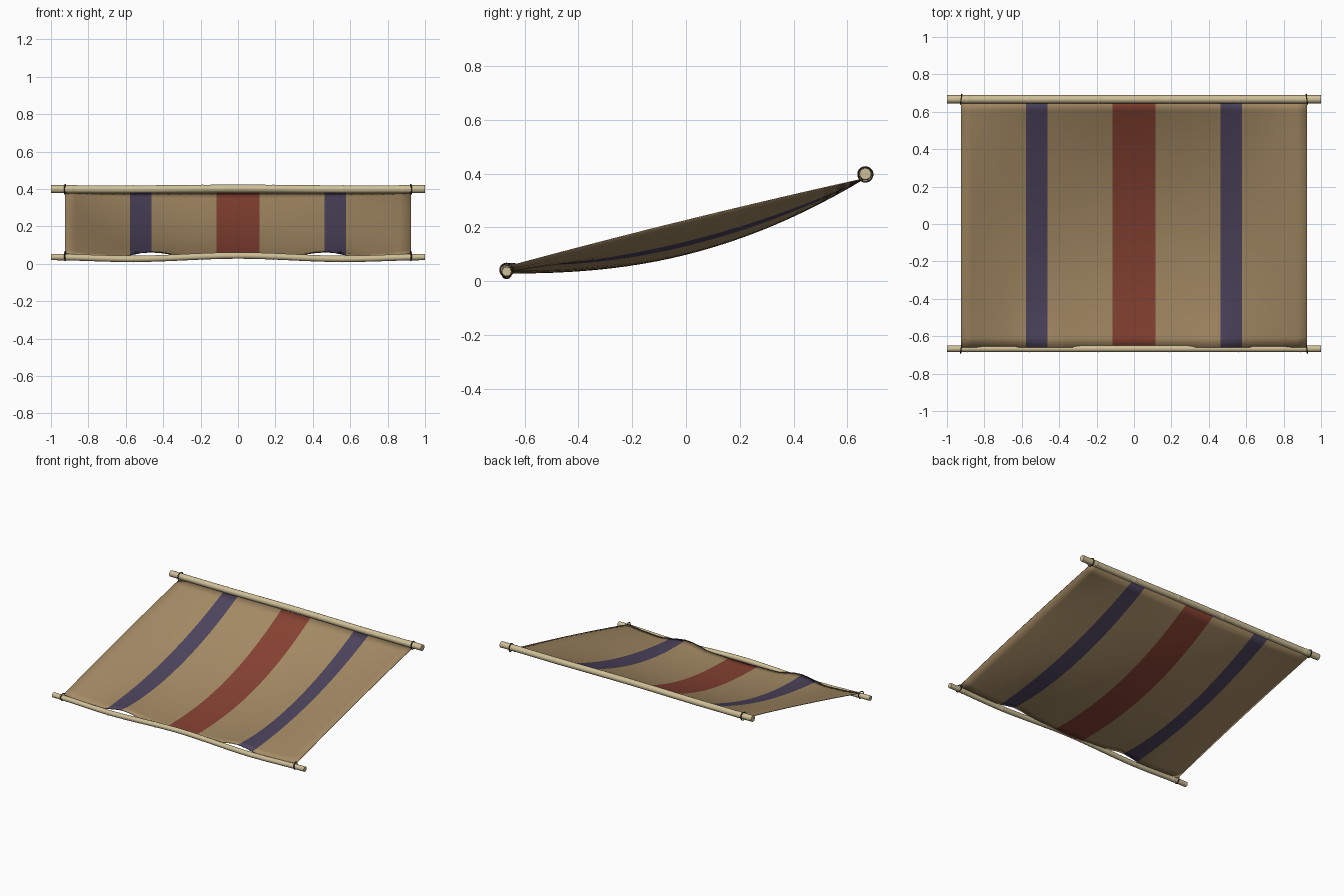
import bpy, bmesh, math
from mathutils import Vector

cube = bpy.data.objects.get("Cube")
if cube:
    bpy.data.objects.remove(cube, do_unlink=True)


def material(name, rgb):
    m = bpy.data.materials.new(name)
    m.use_nodes = True
    m.diffuse_color = (*rgb, 1)
    b = m.node_tree.nodes["Principled BSDF"]
    b.inputs["Base Color"].default_value = (*rgb, 1)
    b.inputs["Roughness"].default_value = 0.9
    return m


TAN = material("tan cloth", (0.38, 0.26, 0.13))
RED = material("rust red stripe", (0.24, 0.055, 0.032))
BLUE = material("faded indigo stripe", (0.075, 0.058, 0.11))
WOOD = material("pale wood", (0.62, 0.52, 0.31))
ROPE = material("dark cord", (0.06, 0.04, 0.022))


def finish(name, bm, mats):
    bmesh.ops.recalc_face_normals(bm, faces=bm.faces)
    mesh = bpy.data.meshes.new(name)
    bm.to_mesh(mesh)
    bm.free()
    for m in mats:
        mesh.materials.append(m)
    ob = bpy.data.objects.new(name, mesh)
    bpy.context.collection.objects.link(ob)
    bpy.ops.object.select_all(action='DESELECT')
    ob.select_set(True)
    bpy.context.view_layer.objects.active = ob
    bpy.ops.object.shade_smooth_by_angle(angle=math.radians(40))
    return ob


def lerp_points(points, x):
    """Smoothly interpolate a short list of (position, value) pairs."""
    for (a, va), (b, vb) in zip(points, points[1:]):
        if x <= b:
            t = max(0, (x - a) / (b - a))
            return va + (vb - va) * t * t * (3 - 2 * t)
    return points[-1][1]


# Poles: slightly bent rods with small raised joints
def pole(name, y, height, radius, joints, sides=14):
    bm = bmesh.new()
    stations = [(-1 + i / 20, 1.0) for i in range(41)]
    for j in joints:
        stations += [(j - 0.006, 1.0), (j, 1.09), (j + 0.006, 1.0)]
    rings = []
    for x, swell in sorted(stations):
        ring = []
        for k in range(sides):
            a = 2 * math.pi * k / sides
            r = radius * swell
            ring.append(bm.verts.new((x, y + r * math.cos(a), height(x) + r * math.sin(a))))
        rings.append(ring)
    for p, q in zip(rings, rings[1:]):
        for k in range(sides):
            n = (k + 1) % sides
            bm.faces.new((p[k], p[n], q[n], q[k]))
    bm.faces.new(rings[0])
    bm.faces.new(rings[-1])
    return finish(name, bm, [WOOD])


def front_height(x):
    return lerp_points([(0, 0.044), (0.57, 0.026), (1, 0.036)], abs(x))


def rear_height(x):
    return lerp_points([(0, 0.402), (0.6, 0.398), (1, 0.399)], abs(x))


FRONT_Y, REAR_Y = -0.667, 0.667
pole("front_pole", FRONT_Y, front_height, 0.0175, (-0.89, -0.56, -0.19, 0.19, 0.56, 0.89))
pole("rear_pole", REAR_Y, rear_height, 0.0215, (-0.89, -0.56, -0.19, 0.19, 0.56, 0.89))

# Cloth: sagging sheet with a scalloped front hem
HALF_X, HALF_Y, COLS, ROWS = 0.925, 0.66, 32, 24
HEM = [(0, 0.03), (0.25, 0.036), (0.45, 0.066), (0.66, 0.036), (0.8, 0.042), (0.925, 0.055)]


def cloth_height(x, y):
    t, s = y / HALF_Y, x / HALF_X
    edge = 0.2175 + 0.1625 * t + 0.008 * (1 - t * t)
    sag = 0.125 * (1 - t * t) * (1 - s * s)
    hem = lerp_points(HEM, abs(x)) - 0.055
    return edge - sag + hem * ((1 - t) / 2) ** 6


bm = bmesh.new()
grid = []
for i in range(COLS + 1):
    x = HALF_X * (2 * i / COLS - 1)
    column = []
    for j in range(ROWS + 1):
        y = HALF_Y * (2 * j / ROWS - 1)
        column.append(bm.verts.new((x, y, cloth_height(x, y))))
    grid.append(column)
for i in range(COLS):
    from_middle = abs(i + 0.5 - COLS / 2)
    stripe = 1 if from_middle < 2 else 2 if 8 < from_middle < 10 else 0
    for j in range(ROWS):
        f = bm.faces.new((grid[i][j], grid[i + 1][j], grid[i + 1][j + 1], grid[i][j + 1]))
        f.material_index = stripe
cloth = finish("cloth_canopy", bm, [TAN, RED, BLUE])
solid = cloth.modifiers.new("thickness", 'SOLIDIFY')
solid.thickness = 0.004
solid.offset = 0

# Cord loops tying each cloth corner to its pole
for end, y, height, radius in (("front", FRONT_Y, front_height, 0.024),
                               ("rear", REAR_Y, rear_height, 0.027)):
    for side, sx in (("left", 1), ("right", -1)):
        x = 0.924 * sx
        lift = 0.006 if end == "front" else -0.002
        bpy.ops.mesh.primitive_torus_add(
            major_radius=radius, minor_radius=0.0035, major_segments=20, minor_segments=6,
            location=(x, y, height(x) + lift), rotation=(0, math.pi / 2, 0.12 * sx))
        loop = bpy.context.object
        loop.name = f"{end}_{side}_cord_loop"
        loop.data.materials.append(ROPE)
        bpy.ops.object.shade_smooth_by_angle()
